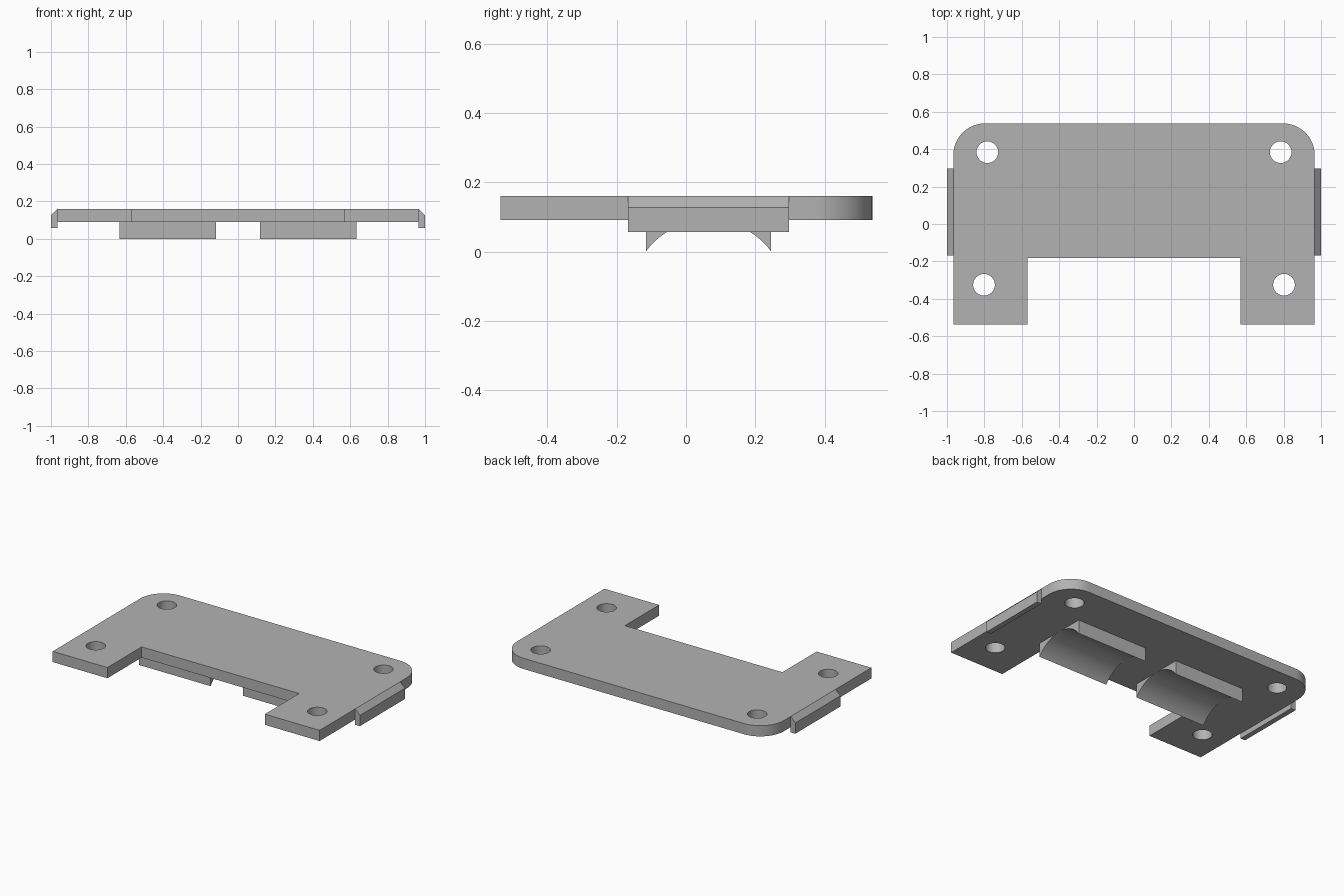
import bpy, bmesh
from math import sin, cos, pi, asin, radians

cube = bpy.data.objects.get("Cube")
if cube:
    bpy.data.objects.remove(cube)

grey = bpy.data.materials.new("plain_grey")
grey.use_nodes = True
GREY = (0.45, 0.45, 0.45, 1)
grey.diffuse_color = GREY
grey.node_tree.nodes["Principled BSDF"].inputs["Base Color"].default_value = GREY

BOTTOM, TOP = 0.091, 0.161      # plate heights
HALF = 0.966                    # plate half width


def arc(cx, cy, r, start, end, steps):
    return [(cx + r * cos(start + (end - start) * i / steps),
             cy + r * sin(start + (end - start) * i / steps)) for i in range(steps + 1)]


def finish(obj):
    obj.data.materials.clear()
    obj.data.materials.append(grey)
    bpy.ops.object.select_all(action='DESELECT')
    obj.select_set(True)
    bpy.context.view_layer.objects.active = obj
    bpy.ops.object.shade_smooth_by_angle(angle=radians(30))


def extruded_outlines(name, outlines, z0, z1):
    """Flat plate from an outer outline and hole outlines."""
    curve = bpy.data.curves.new(name, 'CURVE')
    curve.dimensions = '2D'
    curve.fill_mode = 'BOTH'
    curve.extrude = (z1 - z0) / 2
    for pts in outlines:
        spline = curve.splines.new('POLY')
        spline.points.add(len(pts) - 1)
        for p, (x, y) in zip(spline.points, pts):
            p.co = (x, y, 0, 1)
        spline.use_cyclic_u = True
    temp = bpy.data.objects.new(name + "_outline", curve)
    bpy.context.collection.objects.link(temp)
    deps = bpy.context.evaluated_depsgraph_get()
    mesh = bpy.data.meshes.new_from_object(temp.evaluated_get(deps))
    bpy.data.objects.remove(temp)
    bm = bmesh.new()
    bm.from_mesh(mesh)
    bmesh.ops.remove_doubles(bm, verts=bm.verts, dist=1e-5)
    bmesh.ops.translate(bm, verts=bm.verts, vec=(0, 0, (z0 + z1) / 2))
    bmesh.ops.recalc_face_normals(bm, faces=bm.faces)
    bm.to_mesh(mesh)
    bm.free()
    obj = bpy.data.objects.new(name, mesh)
    bpy.context.collection.objects.link(obj)
    finish(obj)


def prism(name, section, low, high, place):
    """Extrude a section between low and high; place maps (a, b, t) to xyz."""
    bm = bmesh.new()
    ends = [[bm.verts.new(place(a, b, t)) for a, b in section] for t in (low, high)]
    n = len(section)
    for ring in ends:
        bm.faces.new(ring)
    for i in range(n):
        j = (i + 1) % n
        bm.faces.new((ends[0][i], ends[0][j], ends[1][j], ends[1][i]))
    bmesh.ops.recalc_face_normals(bm, faces=bm.faces)
    mesh = bpy.data.meshes.new(name)
    bm.to_mesh(mesh)
    bm.free()
    obj = bpy.data.objects.new(name, mesh)
    bpy.context.collection.objects.link(obj)
    finish(obj)


# Main plate: rounded back corners, front notch, four screw holes
BACK, FRONT, R = 0.538, -0.536, 0.17
outer = [(-HALF, FRONT), (-0.57, FRONT), (-0.57, -0.182),
         (0.57, -0.182), (0.57, FRONT), (HALF, FRONT)]
outer += arc(HALF - R, BACK - R, R, 0, pi / 2, 16)
outer += arc(R - HALF, BACK - R, R, pi / 2, pi, 16)
holes = [arc(s * x, y, 0.058, 0, 2 * pi, 40)[:-1]
         for s in (-1, 1) for x, y in ((0.784, 0.384), (0.802, -0.325))]
extruded_outlines("mounting_plate", [outer] + holes, BOTTOM, TOP)

# Side clips with a chamfered top edge
clip = [(HALF, 0.057), (1, 0.057), (1, 0.127), (HALF, TOP)]
for side, s in (("left", 1), ("right", -1)):
    prism(side + "_clip", clip, -0.168, 0.298, lambda a, b, t: (s * a, t, b))

# Cradle fins below: upright outer face, concave arc towards the middle
MID, REACH = 0.065, 0.181
RAD = (REACH ** 2 + BOTTOM ** 2) / (2 * BOTTOM)
tip = asin(REACH / RAD)
curve = [(x, z) for x, z in arc(0, BOTTOM - RAD, RAD, pi / 2 - tip, pi / 2, 20)]
fin = curve + [(REACH, BOTTOM)]
for side, s in (("left", 1), ("right", -1)):
    for end, e in (("back", 1), ("front", -1)):
        prism(f"{side}_{end}_cradle_fin", fin, 0.117, 0.634,
              lambda a, b, t: (s * t, MID + e * a, b))
